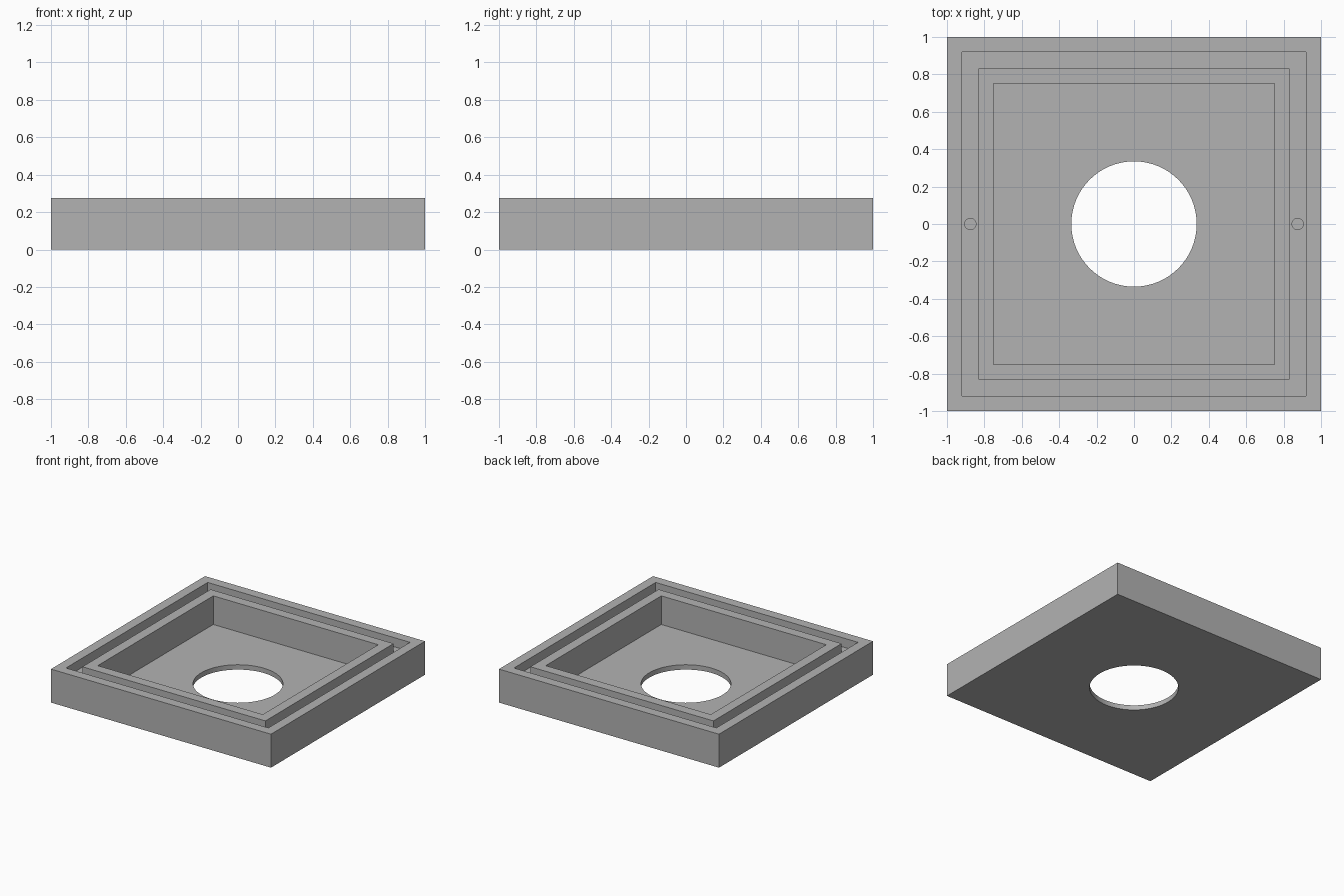
import bpy
import math

# Default object
cube = bpy.data.objects.get("Cube")
if cube:
    bpy.data.objects.remove(cube, do_unlink=True)

HEIGHT = 0.275
FLOOR = 0.04          # thickness of the tray floor
GROOVE = HEIGHT - 0.075   # level of the groove bottom
ABOVE = HEIGHT + 0.1  # cutters reach past the top


def block(name, half, z0, z1):
    """Square block of the given half width between two heights."""
    bpy.ops.mesh.primitive_cube_add(size=1, location=(0, 0, (z0 + z1) / 2))
    ob = bpy.context.object
    ob.name = name
    ob.scale = (2 * half, 2 * half, z1 - z0)
    bpy.ops.object.transform_apply(location=True, rotation=False, scale=True)
    return ob


def drill(name, x, radius, z0, z1, sides):
    """Upright cylinder used to bore a round hole."""
    bpy.ops.mesh.primitive_cylinder_add(vertices=sides, radius=radius,
                                        depth=z1 - z0, location=(x, 0, (z0 + z1) / 2))
    ob = bpy.context.object
    ob.name = name
    return ob


def combine(target, tool, operation):
    """Apply a boolean to the target and remove the tool."""
    tool.hide_render = True
    mod = target.modifiers.new(tool.name, 'BOOLEAN')
    mod.operation = operation
    mod.solver = 'EXACT'
    mod.object = tool
    bpy.ops.object.select_all(action='DESELECT')
    bpy.context.view_layer.objects.active = target
    target.select_set(True)
    bpy.ops.object.modifier_apply(modifier=mod.name)
    bpy.data.objects.remove(tool, do_unlink=True)


# Outer block, with the groove left between the outer wall and the inner rim
tray = block("square_tray", 1.0, 0, HEIGHT)
combine(tray, block("groove_cutter", 0.92, GROOVE, ABOVE), 'DIFFERENCE')
combine(tray, block("inner_rim", 0.832, 0.1, HEIGHT), 'UNION')

# Central recess and the round opening through the floor
combine(tray, block("recess_cutter", 0.75, FLOOR, ABOVE), 'DIFFERENCE')
combine(tray, drill("opening_cutter", 0, 0.335, -0.1, ABOVE, 96), 'DIFFERENCE')

# Blind pin holes in the groove, one on each side
for side in (-1, 1):
    combine(tray, drill("pin_hole_cutter", side * 0.875, 0.03, 0.08, ABOVE, 32), 'DIFFERENCE')

# Colour
grey = bpy.data.materials.new("light_grey")
grey.use_nodes = True
colour = (0.45, 0.45, 0.45, 1)
grey.diffuse_color = colour
grey.node_tree.nodes["Principled BSDF"].inputs["Base Color"].default_value = colour
tray.data.materials.clear()
tray.data.materials.append(grey)
for face in tray.data.polygons:
    face.material_index = 0

# Smooth round walls, sharp corners
bpy.ops.object.shade_smooth_by_angle(angle=math.radians(30))
